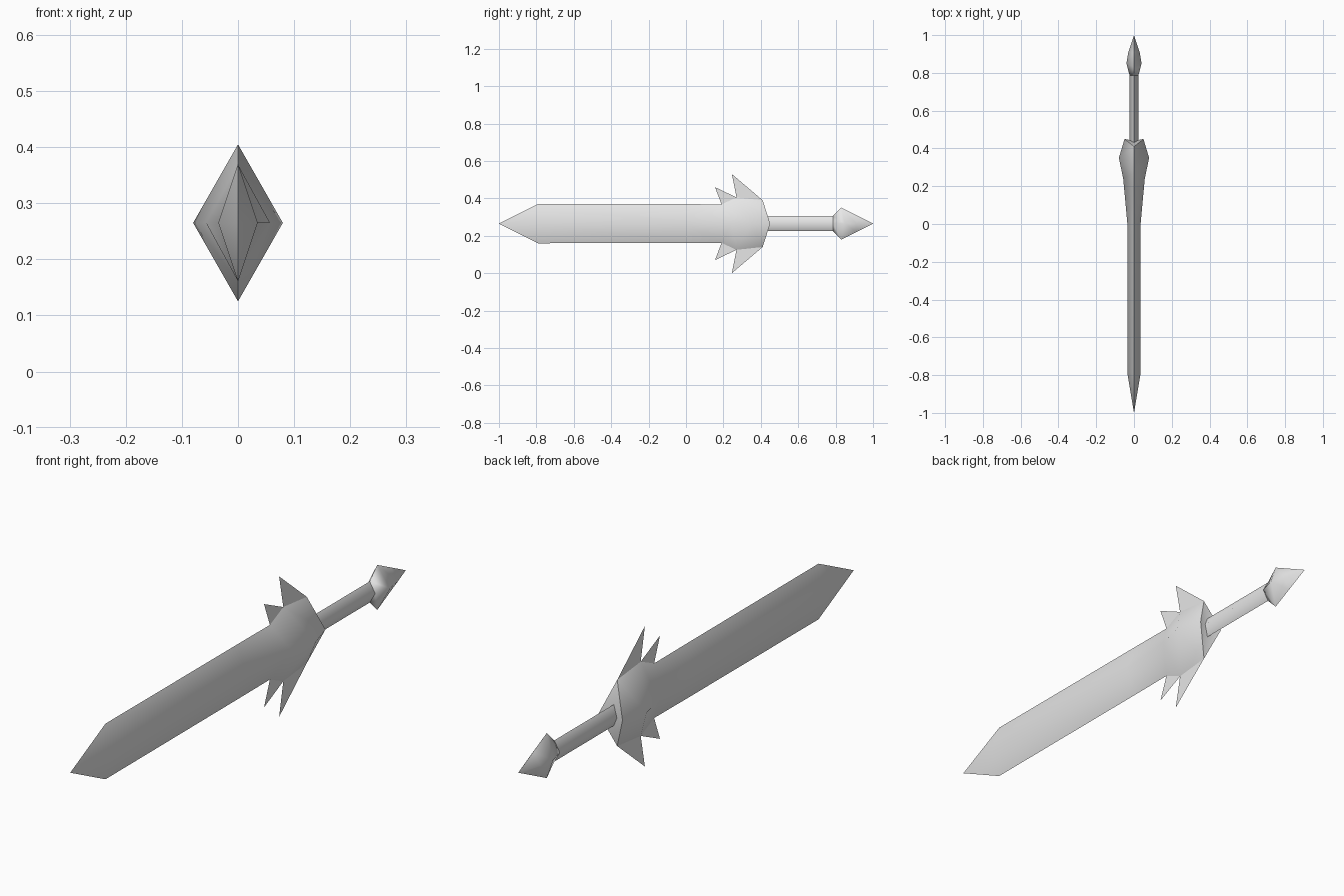
import bpy
import math

if "Cube" in bpy.data.objects:
    bpy.data.objects.remove(bpy.data.objects["Cube"], do_unlink=True)

CZ = 0.265  # height of the sword's long axis

steel = bpy.data.materials.new("grey steel")
steel.use_nodes = True
steel.diffuse_color = (0.8, 0.8, 0.8, 1)
steel.node_tree.nodes["Principled BSDF"].inputs["Base Color"].default_value = (0.8, 0.8, 0.8, 1)


def add_object(name, verts, faces, smooth=True):
    mesh = bpy.data.meshes.new(name)
    mesh.from_pydata(verts, [], faces)
    mesh.materials.append(steel)
    obj = bpy.data.objects.new(name, mesh)
    bpy.context.collection.objects.link(obj)
    bpy.ops.object.select_all(action="DESELECT")
    obj.select_set(True)
    bpy.context.view_layer.objects.active = obj
    if smooth:
        bpy.ops.object.mode_set(mode="EDIT")
        bpy.ops.mesh.select_all(action="SELECT")
        bpy.ops.mesh.normals_make_consistent(inside=False)
        bpy.ops.object.mode_set(mode="OBJECT")
        bpy.ops.object.shade_smooth_by_angle(angle=math.radians(80))
    return obj


def diamond_loft(name, rings, start, end):
    """Skin diamond rings (edge y, half height, side y, half width), closed by points on the axis."""
    verts, faces = [], []
    for edge_y, hh, side_y, hw in rings:
        verts += [(0, edge_y, CZ + hh), (hw, side_y, CZ),
                  (0, edge_y, CZ - hh), (-hw, side_y, CZ)]
    n = len(rings)
    for r in range(n - 1):
        for i in range(4):
            j = (i + 1) % 4
            faces.append((4 * r + i, 4 * r + j, 4 * r + 4 + j, 4 * r + 4 + i))
    for y, base in ((start, 0), (end, 4 * (n - 1))):
        verts.append((0, y, CZ))
        for i in range(4):
            faces.append((base + i, base + (i + 1) % 4, len(verts) - 1))
    return add_object(name, verts, faces)


# Blade flowing into the swollen guard
diamond_loft("blade_and_guard", [
    (-0.79, 0.105, -0.79, 0.035),
    (0.0, 0.104, 0.0, 0.035),
    (0.19, 0.103, 0.24, 0.057),
    (0.27, 0.14, 0.35, 0.08),
    (0.41, 0.125, 0.45, 0.05),
], -1.0, 0.44)

# Grip
diamond_loft("grip", [
    (0.43, 0.04, 0.43, 0.023),
    (0.79, 0.04, 0.79, 0.023),
], 0.43, 0.79)

# Pointed pommel
diamond_loft("pommel", [
    (0.785, 0.04, 0.785, 0.023),
    (0.83, 0.085, 0.85, 0.04),
    (0.91, 0.045, 0.91, 0.03),
], 0.785, 1.0)

# Flat swept spikes above and below the guard
small_spike = [(0.19, 0.103), (0.155, 0.195), (0.27, 0.14)]
large_spike = [(0.27, 0.14), (0.245, 0.265), (0.41, 0.125)]
for side, sign in (("upper", 1), ("lower", -1)):
    for size, outline in (("small", small_spike), ("large", large_spike)):
        add_object(f"{side}_{size}_spike",
                   [(0, y, CZ + sign * h) for y, h in outline], [(0, 1, 2)], smooth=False)
